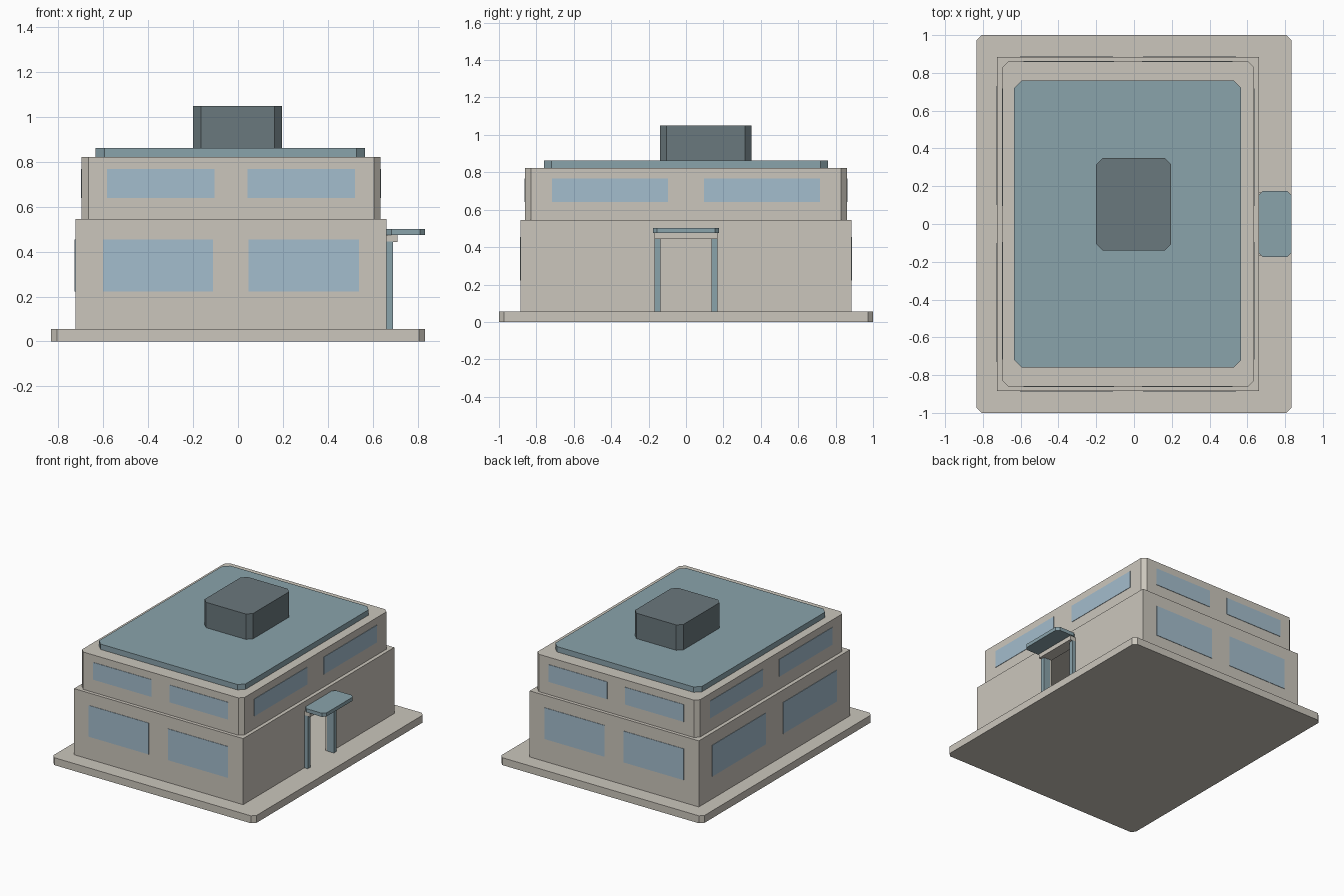
import bpy
import bmesh
from mathutils import Vector

cube = bpy.data.objects.get("Cube")
if cube:
    bpy.data.objects.remove(cube, do_unlink=True)


def linear(c):
    c /= 255
    return c / 12.92 if c <= 0.04045 else ((c + 0.055) / 1.055) ** 2.4


def material(name, rgb):
    mat = bpy.data.materials.new(name)
    mat.use_nodes = True
    colour = [linear(c) for c in rgb] + [1]
    mat.diffuse_color = colour
    bsdf = mat.node_tree.nodes["Principled BSDF"]
    bsdf.inputs["Base Color"].default_value = colour
    bsdf.inputs["Roughness"].default_value = 0.8
    return mat


stone = material("warm stone", (203, 198, 188))
teal = material("dusty teal", (138, 163, 171))
slate = material("slate grey", (106, 120, 125))
glass = material("pale blue glass", (164, 189, 205))


def block(name, x, y, z, mat, chamfer=0):
    """Box between (min, max) pairs, with chamfered upright edges."""
    lo, hi = Vector((x[0], y[0], z[0])), Vector((x[1], y[1], z[1]))
    bm = bmesh.new()
    bmesh.ops.create_cube(bm, size=1)
    for v in bm.verts:
        v.co = (lo + hi) / 2 + v.co * (hi - lo)
    if chamfer:
        upright = [e for e in bm.edges
                   if abs(e.verts[0].co.z - e.verts[1].co.z) > 1e-4]
        bmesh.ops.bevel(bm, geom=upright, offset=chamfer, segments=1,
                        affect='EDGES')
    mesh = bpy.data.meshes.new(name)
    bm.to_mesh(mesh)
    bm.free()
    mesh.materials.append(mat)
    obj = bpy.data.objects.new(name, mesh)
    bpy.context.collection.objects.link(obj)
    return obj


# Storeys, from the ground up
FLOOR, LEDGE, TOP = 0.055, 0.545, 0.822
LOW_X, LOW_Y = (-0.725, 0.662), (-0.885, 0.885)
UP_X, UP_Y = (-0.697, 0.635), (-0.86, 0.86)
block("ground_slab", (-0.833, 0.833), (-1, 1), (0, FLOOR), stone, 0.027)
walls = block("lower_walls", LOW_X, LOW_Y, (FLOOR, LEDGE), stone)
block("upper_storey", UP_X, UP_Y, (LEDGE, TOP), stone, 0.03)
block("roof_panel", (-0.635, 0.567), (-0.76, 0.76), (TOP, 0.862), teal, 0.04)
block("roof_unit", (-0.2, 0.197), (-0.14, 0.35), (0.862, 1.05), slate, 0.035)

# Hollow room and doorway cut out of the lower walls
room = block("room_cutter", (-0.685, 0.622), (-0.845, 0.845), (0, 0.52), stone)
door = block("doorway_cutter", (0.5, 0.8), (-0.138, 0.138), (0.01, 0.445), stone)
for cutter in (room, door):
    cutter.hide_render = True
    cutter.hide_set(True)
    cut = walls.modifiers.new(cutter.name, 'BOOLEAN')
    cut.operation = 'DIFFERENCE'
    cut.solver = 'EXACT'
    cut.object = cutter
bpy.context.view_layer.update()
evaluated = walls.evaluated_get(bpy.context.evaluated_depsgraph_get())
cut_mesh = bpy.data.meshes.new_from_object(evaluated)
walls.modifiers.clear()
walls.data = cut_mesh
for cutter in (room, door):
    bpy.data.objects.remove(cutter, do_unlink=True)

# Door frame and canopy
for side, s in (("front", -1), ("back", 1)):
    block(f"{side}_door_post", (0.635, 0.69), sorted((s * 0.137, s * 0.168)),
          (FLOOR, 0.445), teal)
block("door_lintel", (0.655, 0.71), (-0.168, 0.168), (0.443, 0.475), stone)
block("door_canopy", (0.662, 0.833), (-0.176, 0.176), (0.475, 0.502), teal, 0.022)


# Windows: thin plates set in pairs on each wall
def window_pair(name, axis, wall, outward, centre, inner, outer, z):
    depth = sorted((wall - outward * 0.002, wall + outward * 0.003))
    for s, label in ((-1, "a"), (1, "b")):
        span = sorted((centre + s * inner, centre + s * outer))
        x, y = (depth, span) if axis == "x" else (span, depth)
        block(f"{name}_window_{label}", x, y, z, glass)


LOW_Z, UP_Z = (0.222, 0.454), (0.64, 0.768)
mid = sum(LOW_X) / 2
for side, i, out in (("front", 0, -1), ("back", 1, 1)):
    window_pair(f"lower_{side}", "y", LOW_Y[i], out, mid, 0.079, 0.571, LOW_Z)
    window_pair(f"upper_{side}", "y", UP_Y[i], out, mid, 0.074, 0.553, UP_Z)
window_pair("lower_right", "x", LOW_X[0], -1, 0, 0.1, 0.73, LOW_Z)
window_pair("upper_right", "x", UP_X[0], -1, 0, 0.096, 0.717, UP_Z)
window_pair("upper_left", "x", UP_X[1], 1, 0, 0.096, 0.717, UP_Z)
